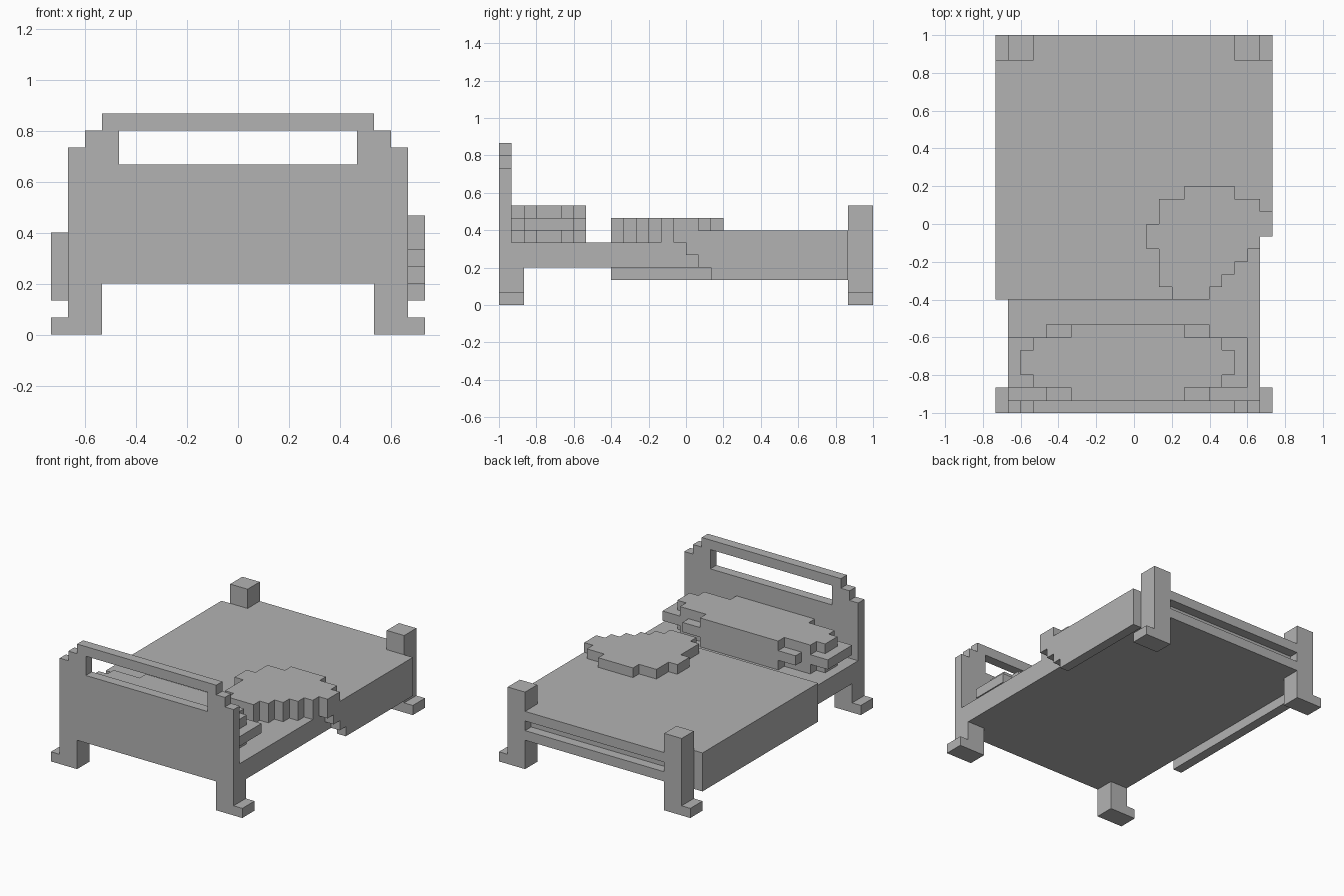
import bpy
import bmesh
from mathutils import Vector

U = 1 / 15  # size of one building block

if "Cube" in bpy.data.objects:
    bpy.data.objects.remove(bpy.data.objects["Cube"], do_unlink=True)

grey = bpy.data.materials.new("plain grey")
grey.use_nodes = True
grey.diffuse_color = (0.45, 0.45, 0.45, 1)
grey.node_tree.nodes["Principled BSDF"].inputs["Base Color"].default_value = grey.diffuse_color


def finish(name, bm):
    bmesh.ops.recalc_face_normals(bm, faces=bm.faces)
    bmesh.ops.scale(bm, vec=(U, U, U), verts=bm.verts)
    mesh = bpy.data.meshes.new(name)
    bm.to_mesh(mesh)
    bm.free()
    mesh.materials.append(grey)
    obj = bpy.data.objects.new(name, mesh)
    bpy.context.collection.objects.link(obj)
    return obj


def prism(name, outline, lo, hi, axis="z"):
    """Extrude a closed outline along z (x, y points) or x (y, z points)."""
    bm = bmesh.new()
    place = (lambda a, b: (a, b, lo)) if axis == "z" else (lambda a, b: (lo, a, b))
    face = bm.faces.new([bm.verts.new(place(a, b)) for a, b in outline])
    out = bmesh.ops.extrude_face_region(bm, geom=[face])
    shift = Vector((0, 0, hi - lo)) if axis == "z" else Vector((hi - lo, 0, 0))
    verts = [g for g in out["geom"] if isinstance(g, bmesh.types.BMVert)]
    bmesh.ops.translate(bm, vec=shift, verts=verts)
    return finish(name, bm)


def box(name, x, y, z):
    return prism(name, [(x[0], y[0]), (x[1], y[0]), (x[1], y[1]), (x[0], y[1])], *z)


def pair(name, x, y, z):
    """The same box on both sides of the bed."""
    box("left_" + name, x, y, z)
    box("right_" + name, (-x[1], -x[0]), y, z)


def walk(a, b, moves):
    """Right-angled outline: alternate moves along the first and second axis."""
    points = [(a, b)]
    for i, step in enumerate(moves):
        a, b = (a + step, b) if i % 2 == 0 else (a, b + step)
        points.append((a, b))
    return points


# Headboard with a stepped top and an open slot
head = (-15, -14)
box("headboard_panel", (-10, 10), head, (3, 10))
box("headboard_top_bar", (-8, 8), head, (12, 13))
pair("headboard_shoulder", (7, 9), head, (10, 12))
pair("headboard_edge", (9, 10), head, (10, 11))

# Legs, posts and feet
pair("head_leg", (8, 10), (-15, -13), (0, 3))
pair("head_foot", (10, 11), (-15, -13), (0, 1))
pair("foot_post", (8, 10), (13, 15), (0, 8))
pair("foot_post_foot", (10, 11), (13, 15), (0, 1))

# Footboard rails
box("footboard_top_rail", (-8, 8), (14, 15), (5, 6))
box("footboard_lower_rail", (-8, 8), (14, 15), (3, 4))

# Mattress, narrowed between the foot posts
box("mattress", (-10, 10), (-14, 13), (3, 5))
box("mattress_end", (-8, 8), (13, 14), (3, 6))

# Blanket: top sheet with a stepped turned-back corner, and two side flaps
corner_steps = [1, 1] * 5
prism("blanket_top", [(-11, 13), (-11, -6)] + walk(6, -6, [0, 1] + corner_steps[:-1])
      + [(11, -1), (11, 13)], 5, 6)
box("blanket_right_flap", (-11, -10), (-6, 13), (2, 5))
prism("blanket_left_flap", walk(13, 2, [-11, 1, -1, 1, -1, 1, 13]), 10, 11, "x")

# Folded-over blanket corner
prism("blanket_fold", walk(6, -6, [0, 1] + corner_steps
                           + [0, 1, -1, 1, -2, 1, -4, -1, -2, -2, -1, -2, 1, -3, 1, -1])[1:]
      + [(6, -6)], 6, 7)


# Pillow: each layer is a stack of rows, (half width, half depth) about its middle
def pillow_layer(name, rows, z):
    quarter = []
    for i, (w, d) in enumerate(rows):
        if i:
            quarter.append((w, rows[i - 1][1]))
        quarter.append((w, d))
    right = [(rows[0][0], -rows[0][1])] + quarter[0:]
    lower = [(w, -d) for w, d in reversed(quarter[1:])]
    half = lower + right
    loop = half + [(-w, -d) for w, d in half]
    prism(name, [(w - 0.5, d - 11) for w, d in loop], *z)


plump = [(8.5, 1), (7.5, 2), (4.5, 3)]
pillow_layer("pillow_bottom", plump, (5, 6))
pillow_layer("pillow_middle", [(9.5, 2), (6.5, 3)], (6, 7))
pillow_layer("pillow_top", plump, (7, 8))
